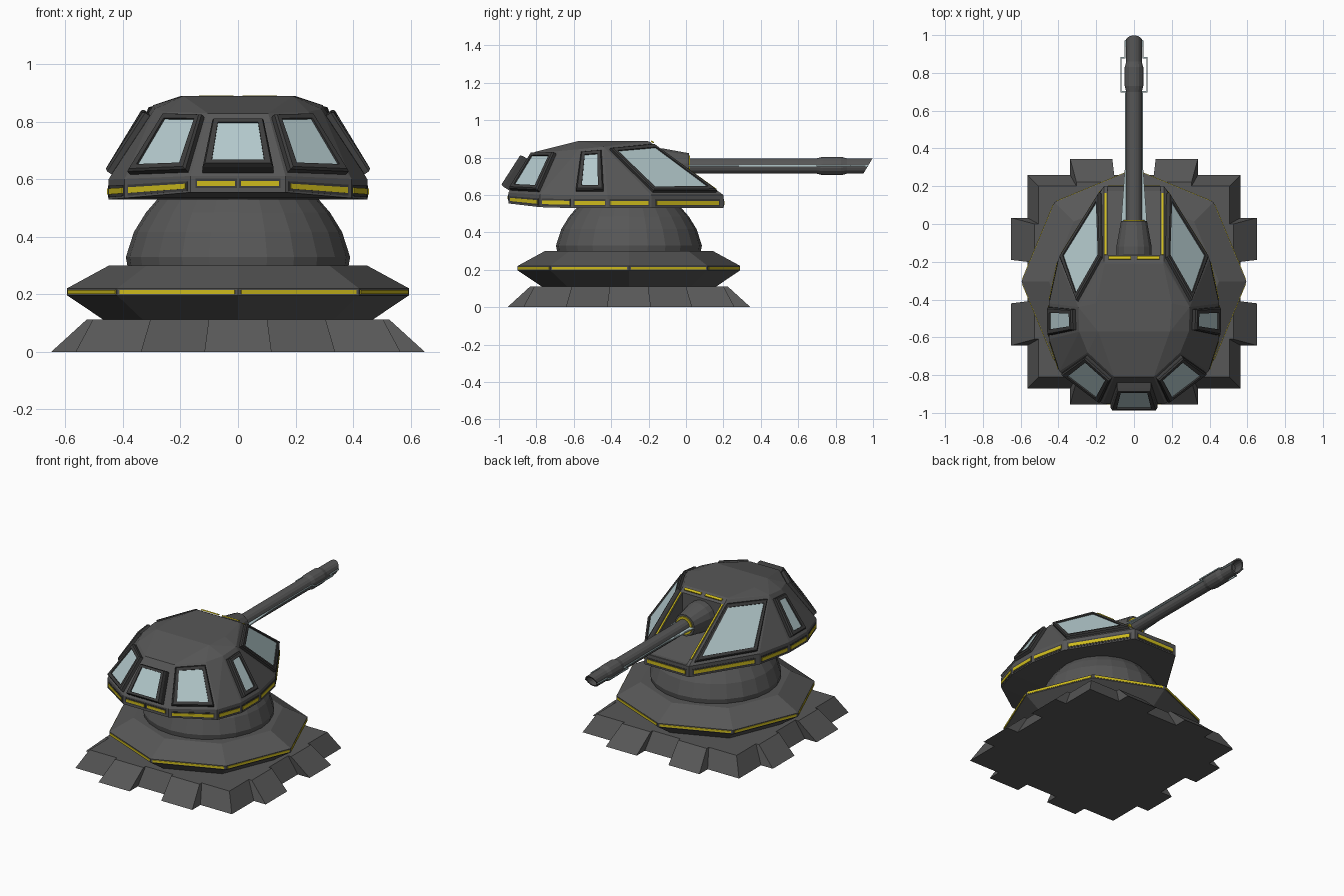
import bpy, bmesh, math
from mathutils import Vector

if "Cube" in bpy.data.objects:
    bpy.data.objects.remove(bpy.data.objects["Cube"])

def material(name, rgb):
    m = bpy.data.materials.new(name)
    m.diffuse_color = (*rgb, 1)
    m.use_nodes = True
    m.node_tree.nodes["Principled BSDF"].inputs["Base Color"].default_value = m.diffuse_color
    return m

GREY = material("hull grey", (0.095, 0.095, 0.095))
DARK = material("frame dark grey", (0.045, 0.045, 0.045))
GLASS = material("pale glass", (0.45, 0.58, 0.60))
YELLOW = material("signal yellow", (0.62, 0.50, 0.012))
CY = -0.305  # centre of the base in y

def finish(name, bm, mats):
    bmesh.ops.recalc_face_normals(bm, faces=bm.faces)
    me = bpy.data.meshes.new(name)
    bm.to_mesh(me)
    bm.free()
    for m in mats:
        me.materials.append(m)
    ob = bpy.data.objects.new(name, me)
    bpy.context.collection.objects.link(ob)
    return ob

def loft(name, rings, mats, cap=True, last_mat=0):
    """Join equal-length rings of points; cap both ends."""
    bm = bmesh.new()
    rs = [[bm.verts.new(p) for p in r] for r in rings]
    n = len(rs[0])
    for a, b in zip(rs, rs[1:]):
        for i in range(n):
            bm.faces.new((a[i], a[(i + 1) % n], b[(i + 1) % n], b[i]))
    if cap:
        bm.faces.new(rs[0])
        bm.faces.new(rs[-1]).material_index = last_mat
    return finish(name, bm, mats)

def lathe_z(name, profile, n, mat):
    return loft(name, [[(r * math.cos(2 * math.pi * i / n), CY + r * math.sin(2 * math.pi * i / n), z)
                        for i in range(n)] for r, z in profile], [mat])

def lathe_y(name, profile, n, mat, z0, slant=0):
    rings = []
    for r, y in profile:
        ring = []
        for i in range(n):
            a = 2 * math.pi * (i + 0.5) / n
            dz = r * math.sin(a)
            ring.append((r * math.cos(a), y + (slant * dz if y > 0.9 else 0), z0 + dz))
        rings.append(ring)
    return loft(name, rings, [mat])

def normal(q):
    return (q[2] - q[0]).cross(q[3] - q[1]).normalized()

def sub(q, u0, u1, v0, v1):
    """Part of a quad (bottom left, bottom right, top right, top left)."""
    def at(u, v):
        return q[0].lerp(q[1], u).lerp(q[3].lerp(q[2], u), v)
    return [at(u0, v0), at(u1, v0), at(u1, v1), at(u0, v1)]

def flip(q):
    m = [Vector((-p.x, p.y, p.z)) for p in q]
    return [m[1], m[0], m[3], m[2]]

def plate(name, q, h, mat):
    n = normal(q)
    return loft(name, [[p - n * 0.002 for p in q], [p + n * h for p in q]], [mat])

def light_strip(name, q, u0, u1, v0, v1):
    plate(name + "_surround", sub(q, u0 - 0.02, u1 + 0.02, v0 - 0.14, v1 + 0.14), 0.002, DARK)
    plate(name, sub(q, u0, u1, v0, v1), 0.005, YELLOW)

def window(name, q, h, uv, mu, mv):
    """Raised dark frame with a sunk glass pane."""
    n = normal(q)
    o = sub(q, *uv)
    top = sub(o, mu * 0.25, 1 - mu * 0.25, mv * 0.25, 1 - mv * 0.25)
    inn = sub(o, mu, 1 - mu, mv, 1 - mv)
    loft(name, [[p - n * 0.03 for p in o], [p + n * h * 0.7 for p in o], [p + n * h for p in top],
                [p + n * h for p in inn], [p + n * (h - 0.008) for p in inn]],
         [DARK, GLASS], last_mat=1)

# Foot: square slab with sloped teeth on all sides
def square(s, z):
    return [(x * s, CY + y * s, z) for x, y in ((-1, -1), (1, -1), (1, 1), (-1, 1))]
loft("foot_slab", [square(0.565, 0), square(0.505, 0.112)], [GREY])
for k in range(4):
    c, s = round(math.cos(k * math.pi / 2)), round(math.sin(k * math.pi / 2))
    for side in (-1, 1):
        rings = [[(side * a, d) for a, d in ((i, 0.4), (o, 0.4), (o, e), (i, e))]
                 for i, o, e in ((0.115, 0.338, 0.65), (0.10, 0.305, 0.527))]
        loft("foot_tooth", [[(x * c - y * s, CY + x * s + y * c, z) for x, y in r]
                            for r, z in zip(rings, (0, 0.112))], [GREY])

# Octagonal ring with light strips, and the neck
lathe_z("octagon_ring", [(0.45, 0.10), (0.595, 0.197), (0.595, 0.221), (0.45, 0.30)], 8, GREY)
for k in range(8):
    a, b = [Vector((0.595 * math.cos(t), CY + 0.595 * math.sin(t), 0))
            for t in (k * math.pi / 4, (k + 1) * math.pi / 4)]
    up = [Vector((0, 0, 0.199)), Vector((0, 0, 0.219))]
    plate("ring_light", sub([a + up[0], b + up[0], b + up[1], a + up[1]], 0.025, 0.975, 0.15, 0.85),
          0.003, YELLOW)
lathe_z("neck", [(0.383, 0.29), (0.39, 0.33), (0.362, 0.417), (0.32, 0.485), (0.268, 0.545)], 24, GREY)

# Turret hull from half outlines: x, y, bottom z, rim z
rim = [(0.165, -0.95, 0.555, 0.612), (0.395, -0.78, 0.535, 0.602), (0.45, -0.61, 0.53, 0.6),
       (0.45, -0.42, 0.53, 0.6), (0.40, -0.185, 0.53, 0.6), (0.16, 0.20, 0.53, 0.6)]
upper = [Vector(p) for p in ((0.105, -0.81, 0.83), (0.245, -0.68, 0.835), (0.29, -0.57, 0.845),
                             (0.295, -0.44, 0.858), (0.295, -0.44, 0.858), (0.158, -0.195, 0.885))]
roof = [Vector(p) for p in ((0.19, -0.57, 0.89), (0.2, -0.42, 0.89), (0.155, -0.21, 0.89))]
low = [Vector((x, y, b)) for x, y, b, t in rim]
mid = [Vector((x, y, t)) for x, y, b, t in rim]
bm = bmesh.new()
for p in low + mid + upper[:4] + upper[5:] + roof:
    for s in (1, -1):
        bm.verts.new((s * p.x, p.y, p.z))
res = bmesh.ops.convex_hull(bm, input=bm.verts)
loose = [v for v in bm.verts if not v.link_faces]
bmesh.ops.delete(bm, geom=loose, context='VERTS')
bmesh.ops.dissolve_limit(bm, angle_limit=0.02, verts=bm.verts, edges=bm.edges)
hull = finish("turret_hull", bm, [GREY])

# Trough for the gun, cut into the sloping face
prof = [(-0.165, 1.1), (-0.165, 0.69), (0.175, 0.602), (0.4, 0.602), (0.4, 1.1)]
cutter = loft("trough_cutter", [[(x, y, z) for y, z in prof] for x in (-0.14, 0.14)], [GREY])
cutter.hide_render = True
mod = hull.modifiers.new("trough", 'BOOLEAN')
mod.operation, mod.object, mod.solver = 'DIFFERENCE', cutter, 'EXACT'
bpy.context.view_layer.objects.active = hull
bpy.ops.object.modifier_apply(modifier=mod.name)
bpy.data.objects.remove(cutter)

# Rim lights
def mir(p):
    return Vector((-p.x, p.y, p.z))
front_rim = [mir(low[0]), low[0], mid[0], mir(mid[0])]
for u0, u1 in ((0.07, 0.47), (0.53, 0.93)):
    light_strip("rim_light_front", front_rim, u0, u1, 0.4, 0.7)
light_strip("rim_light_gun_side", [low[5], mir(low[5]), mir(mid[5]), mid[5]], 0.07, 0.93, 0.25, 0.55)
for i in range(5):
    q = [low[i], low[i + 1], mid[i + 1], mid[i]]
    for f in (q, flip(q)):
        light_strip("rim_light_side", f, 0.07, 0.93, 0.25, 0.55)

# Windows
window("front_window", [mir(mid[0]), mid[0], upper[0], mir(upper[0])], 0.055, (0.12, 0.88, 0.05, 0.80), 0.12, 0.1)
for name, i, h, uv, mu, mv in (("diagonal_window", 0, 0.028, (0.05, 0.95, 0.06, 0.93), 0.12, 0.1),
                               ("small_side_window", 2, 0.028, (0.1, 0.9, 0.07, 0.9), 0.2, 0.1),
                               ("large_side_window", 4, 0.024, (0.05, 0.95, 0.05, 0.93), 0.07, 0.08)):
    q = [mid[i], mid[i + 1], upper[i + 1], upper[i]]
    for f in (q, flip(q)):
        window(name, f, h, uv, mu, mv)

# Lights around the trough
for s in (-1, 1):
    x0, x1 = sorted((s * 0.015, s * 0.135))
    plate("trough_light_top", [Vector(p) for p in ((x0, -0.187, 0.886), (x1, -0.187, 0.886),
                               (x1, -0.173, 0.878), (x0, -0.173, 0.878))], 0.006, YELLOW)
    a, b = mid[5], upper[5]
    e = [a.lerp(b, 0.1), a.lerp(b, 0.92)]
    q = [Vector((x, p.y, p.z)) for x, p in ((s * 0.15 + 0.005, e[0]), (s * 0.15 - 0.005, e[0]),
                                            (s * 0.15 - 0.005, e[1]), (s * 0.15 + 0.005, e[1]))]
    plate("trough_light_side", q, 0.005, YELLOW)

# Gun: mantlet, barrel with sleeve, slanted hollow muzzle
Z = 0.755
lathe_y("gun_mantlet", [(0.095, -0.17), (0.095, -0.12), (0.07, 0.015)], 16, GREY, Z)
lathe_y("mantlet_light", [(0.058, 0.0), (0.058, 0.022)], 16, YELLOW, Z)
lathe_y("gun_barrel", [(0.042, 0.0), (0.042, 0.70), (0.05, 0.73), (0.05, 0.83), (0.042, 0.86),
                       (0.042, 0.973), (0.033, 0.973), (0.033, 0.91)], 16, GREY, Z, slant=0.6)

# Thin glass rails along the barrel
path = [(0.066, 0.0), (0.045, 0.3), (0.045, 0.70), (0.068, 0.70), (0.068, 0.88), (0.048, 0.88), (0.046, 0.97)]
for s in (-1, 1):
    for (xa, ya), (xb, yb) in zip(path, path[1:]):
        d = Vector((xb - xa, yb - ya, 0)).normalized() * 0.003
        w = Vector((-d.y, d.x, 0))
        a, b = Vector((xa, ya, Z)) - d, Vector((xb, yb, Z)) + d
        q = [a - w, b - w, b + w, a + w]
        plate("barrel_rail", [Vector((s * p.x, p.y, p.z)) for p in q], 0.005, GLASS)
    loft("barrel_fin", [[(s * x, y, z) for x, y in ((0.03, 0.0), (0.064, 0.0), (0.044, 0.3), (0.03, 0.3))]
                        for z in (Z - 0.003, Z + 0.003)], [GLASS])
